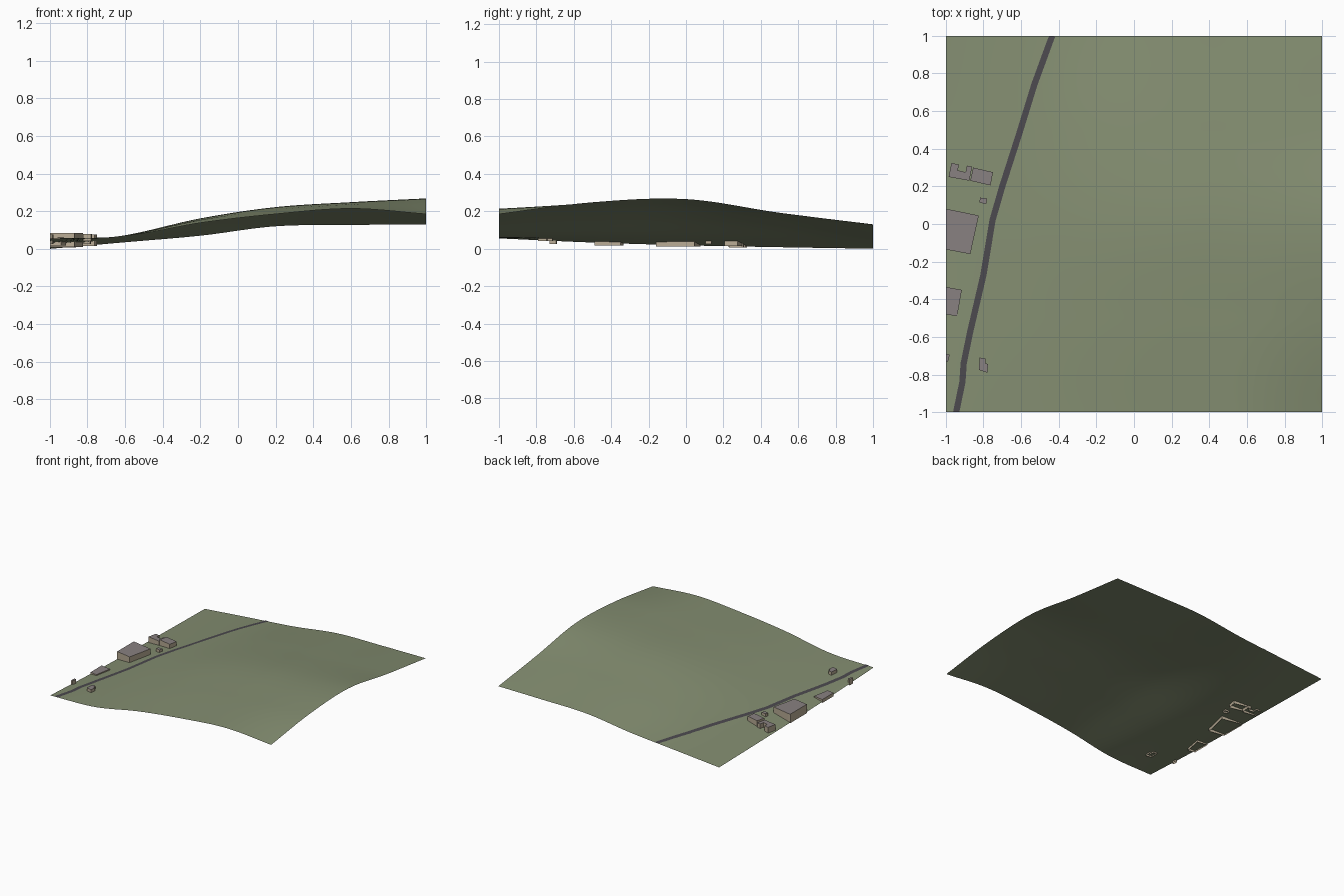
import bpy, bmesh, math
from mathutils import Vector

if "Cube" in bpy.data.objects:
    bpy.data.objects.remove(bpy.data.objects["Cube"])

XS = [-1, -.6, -.2, .2, .6, 1]
# Height samples: rows run from y=-1 to y=1, columns follow XS
H = [[.055, .068, .138, .185, .214, .185],
     [.033, .072, .155, .210, .238, .248],
     [.018, .070, .160, .220, .245, .265],
     [.008, .055, .125, .175, .190, .192],
     [.000, .035, .070, .120, .127, .130]]


def spline(vals, t):
    """Catmull-Rom through evenly spaced values, t in 0..1."""
    n = len(vals) - 1
    i = min(max(int(t * n), 0), n - 1)
    f = t * n - i
    b, c = vals[i], vals[i + 1]
    a = vals[i - 1] if i > 0 else 2 * b - c
    d = vals[i + 2] if i + 2 <= n else 2 * c - b
    return b + .5 * f * (c - a + f * (2*a - 5*b + 4*c - d + f * (3*(b - c) + d - a)))


def ground(x, y):
    return max(0, spline([spline(r, (x + 1) / 2) for r in H], (y + 1) / 2))


def material(name, col):
    m = bpy.data.materials.new(name)
    m.diffuse_color = (*col, 1)
    m.use_nodes = True
    m.node_tree.nodes["Principled BSDF"].inputs["Base Color"].default_value = m.diffuse_color
    return m


GRASS = material("grass", (.23, .27, .165))
ASPHALT = material("asphalt", (.07, .065, .075))
WALL = material("wall", (.48, .41, .30))
ROOF = material("roof", (.25, .22, .22))


def finish(name, bm, mats, smooth=False):
    me = bpy.data.meshes.new(name)
    bm.to_mesh(me)
    bm.free()
    for m in mats:
        me.materials.append(m)
    for p in me.polygons:
        p.use_smooth = smooth
    ob = bpy.data.objects.new(name, me)
    bpy.context.collection.objects.link(ob)
    return ob


# Rolling hillside sheet
bm = bmesh.new()
bmesh.ops.create_grid(bm, x_segments=60, y_segments=60, size=1)
for v in bm.verts:
    v.co.z = ground(v.co.x, v.co.y)
finish("terrain", bm, [GRASS], True)

# Road ribbon draped over the hillside
path = [(-.945, -1), (-.912, -.84), (-.905, -.74), (-.87, -.57), (-.80, -.27),
        (-.752, .02), (-.70, .2), (-.61, .48), (-.53, .74), (-.435, 1)]
pts = []
for a, b in zip(path, path[1:]):
    a, b = Vector(a), Vector(b)
    pts += [a.lerp(b, k / 8) for k in range(8)]
pts.append(Vector(path[-1]))
bm = bmesh.new()
prev = None
for i, p in enumerate(pts):
    d = (pts[min(i + 1, len(pts) - 1)] - pts[max(i - 1, 0)]).normalized()
    side = Vector((d.y, -d.x)) * .0165
    row = []
    for k in (-1, 0, 1):
        q = p + side * k
        q.y = max(-1, min(1, q.y))
        row.append(bm.verts.new((q.x, q.y, ground(q.x, q.y) + .003)))
    if prev:
        for k in (0, 1):
            bm.faces.new((prev[k], prev[k + 1], row[k + 1], row[k]))
    prev = row
finish("road", bm, [ASPHALT], True)


def building(name, outline, bottom, top):
    """Open-bottomed walls with a flat roof; outline runs clockwise."""
    bm = bmesh.new()
    outline = outline[::-1]
    lo = [bm.verts.new((x, y, bottom)) for x, y in outline]
    hi = [bm.verts.new((x, y, top)) for x, y in outline]
    n = len(outline)
    for i in range(n):
        j = (i + 1) % n
        bm.faces.new((lo[i], lo[j], hi[j], hi[i]))
    bm.faces.new(hi).material_index = 1
    finish(name, bm, [WALL, ROOF])


# Buildings along the road
building("notched_building", [(-.97, .325), (-.93, .315), (-.937, .285), (-.895, .275),
         (-.888, .31), (-.86, .305), (-.875, .23), (-.985, .25)], .006, .062)
building("side_building", [(-.855, .30), (-.75, .275), (-.762, .205), (-.87, .23)], .015, .076)
building("shed", [(-.817, .14), (-.78, .135), (-.786, .105), (-.822, .115)], .025, .062)
building("hall", [(-1, .078), (-.985, .078), (-.825, .045), (-.87, -.16), (-1, -.135)], .011, .084)
building("low_building", [(-1, -.335), (-.915, -.35), (-.94, -.49), (-1, -.48)], .018, .046)
building("edge_hut", [(-1, -.69), (-.98, -.695), (-.988, -.73), (-1, -.73)], .026, .075)
building("house", [(-.82, -.71), (-.79, -.715), (-.79, -.74), (-.775, -.745),
         (-.78, -.79), (-.825, -.775)], .042, .08)
